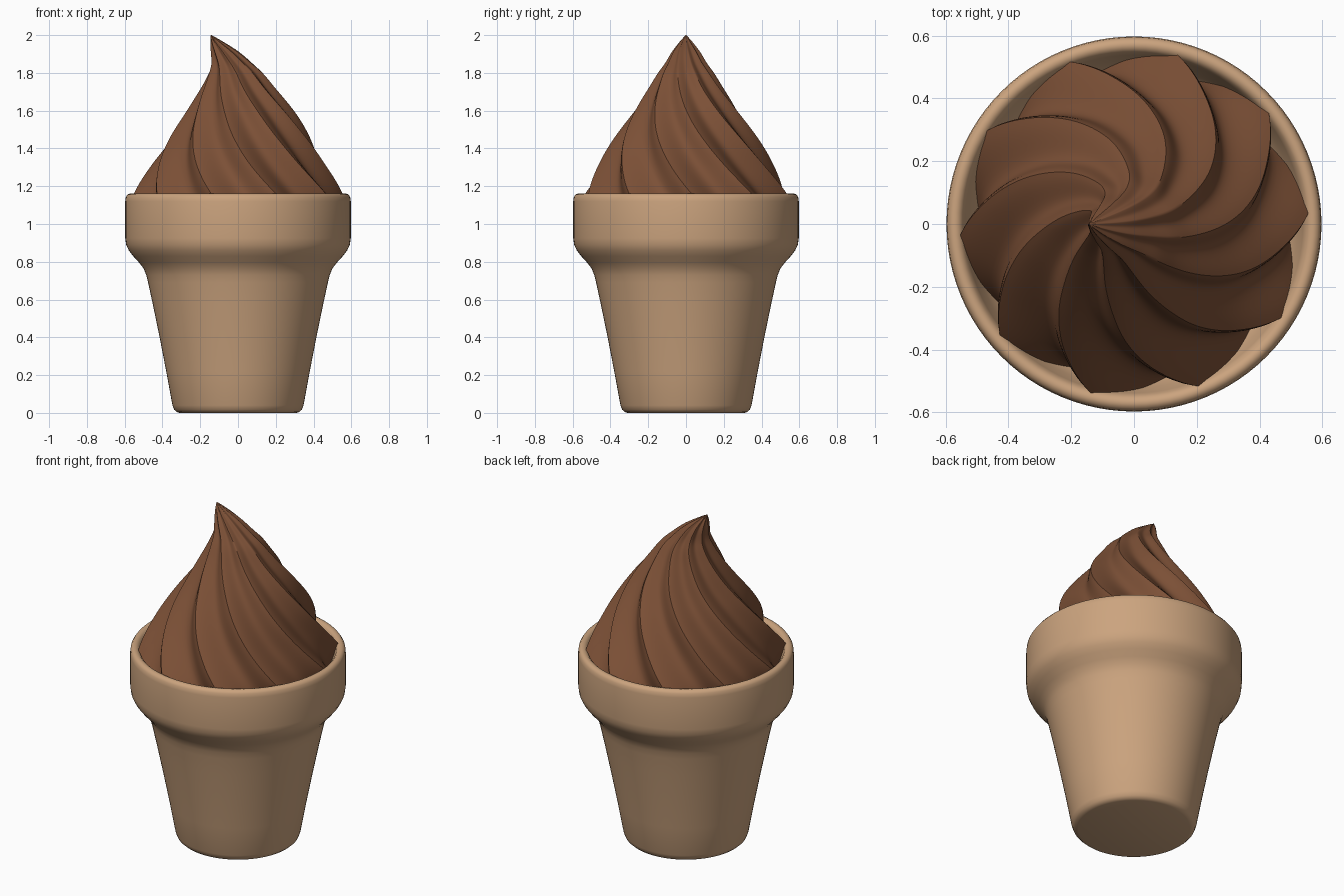
import bpy, math

if "Cube" in bpy.data.objects:
    bpy.data.objects.remove(bpy.data.objects["Cube"])


def make_mesh(name, rings, color, cap_start=True, cap_end=True):
    """Skin a stack of equal-length closed rings and shade it smooth."""
    n = len(rings[0])
    verts = [p for ring in rings for p in ring]
    faces = []
    for i in range(len(rings) - 1):
        for j in range(n):
            k = (j + 1) % n
            faces.append((i * n + j, i * n + k, (i + 1) * n + k, (i + 1) * n + j))
    if cap_start:
        faces.append(tuple(reversed(range(n))))
    if cap_end:
        faces.append(tuple(range((len(rings) - 1) * n, len(rings) * n)))
    mesh = bpy.data.meshes.new(name)
    mesh.from_pydata(verts, [], faces)
    obj = bpy.data.objects.new(name, mesh)
    bpy.context.collection.objects.link(obj)
    mat = bpy.data.materials.new(name + "_color")
    mat.diffuse_color = color
    mat.use_nodes = True
    mat.node_tree.nodes["Principled BSDF"].inputs["Base Color"].default_value = mat.diffuse_color
    mesh.materials.append(mat)
    bpy.ops.object.select_all(action='DESELECT')
    obj.select_set(True)
    bpy.context.view_layer.objects.active = obj
    bpy.ops.object.shade_smooth_by_angle(angle=math.radians(50))
    return obj


def interp(table, z):
    """Smooth (Hermite) interpolation in rows of (z, value)."""
    def slope(i):
        a, b = table[max(i - 1, 0)], table[min(i + 1, len(table) - 1)]
        return (b[1] - a[1]) / (b[0] - a[0])
    for i in range(len(table) - 1):
        (z0, v0), (z1, v1) = table[i], table[i + 1]
        if z <= z1 or i == len(table) - 2:
            h = z1 - z0
            t = (z - z0) / h
            return ((2*t**3 - 3*t**2 + 1) * v0 + (t**3 - 2*t**2 + t) * h * slope(i)
                    + (3*t**2 - 2*t**3) * v1 + (t**3 - t**2) * h * slope(i + 1))


# Wafer cup: lathed outer wall, rounded rim and inner bowl
profile = [(0.31, 0.0), (0.325, 0.005), (0.338, 0.017), (0.347, 0.04),
           (0.38, 0.22), (0.415, 0.40), (0.452, 0.58), (0.476, 0.69),
           (0.486, 0.73), (0.50, 0.765), (0.525, 0.797), (0.555, 0.83),
           (0.578, 0.86), (0.592, 0.89), (0.597, 0.925), (0.597, 1.03),
           (0.597, 1.12), (0.594, 1.143), (0.585, 1.156), (0.572, 1.161),
           (0.558, 1.158), (0.546, 1.146), (0.538, 1.12), (0.522, 1.06),
           (0.49, 0.99), (0.43, 0.94), (0.30, 0.92), (0.05, 0.915)]
SEG = 96
cup_rings = [[(r * math.cos(2 * math.pi * j / SEG), r * math.sin(2 * math.pi * j / SEG), z)
              for j in range(SEG)] for r, z in profile]
make_mesh("wafer_cup", cup_rings, (0.60, 0.37, 0.21, 1))

# Swirl: ten-pointed star section, twisted upwards, tip leaning to -x
radius = [(0.98, 0.585), (1.08, 0.58), (1.16, 0.553), (1.30, 0.475), (1.45, 0.385),
          (1.59, 0.290), (1.725, 0.196), (1.80, 0.148), (1.85, 0.112),
          (1.915, 0.073), (1.97, 0.03), (2.0, 0.002)]
lean = [(0.98, 0.0), (1.30, 0.003), (1.45, 0.01), (1.59, 0.013), (1.725, 0.0),
        (1.80, -0.012), (1.85, -0.032), (1.915, -0.072), (1.97, -0.117), (2.0, -0.142)]
LOBES, PER_LOBE, STEPS = 10, 16, 80
TWIST = math.radians(88)
n = LOBES * PER_LOBE
swirl_rings = []
for i in range(STEPS + 1):
    z = 0.98 + 1.02 * i / STEPS
    big, cx = interp(radius, z), interp(lean, z)
    turn = math.radians(4) - TWIST * (z - 1.15)
    ring = []
    for j in range(n):
        a = 2 * math.pi * j / n
        s = math.sin(LOBES * a / 2)
        dip = 0.6 * abs(s) + 0.4 * s * s      # pointed ridge, rounded valley
        r = big * (1 - 0.165 * dip)
        ring.append((cx + r * math.cos(a + turn), r * math.sin(a + turn), z))
    swirl_rings.append(ring)
make_mesh("chocolate_swirl", swirl_rings, (0.20, 0.08, 0.037, 1))
